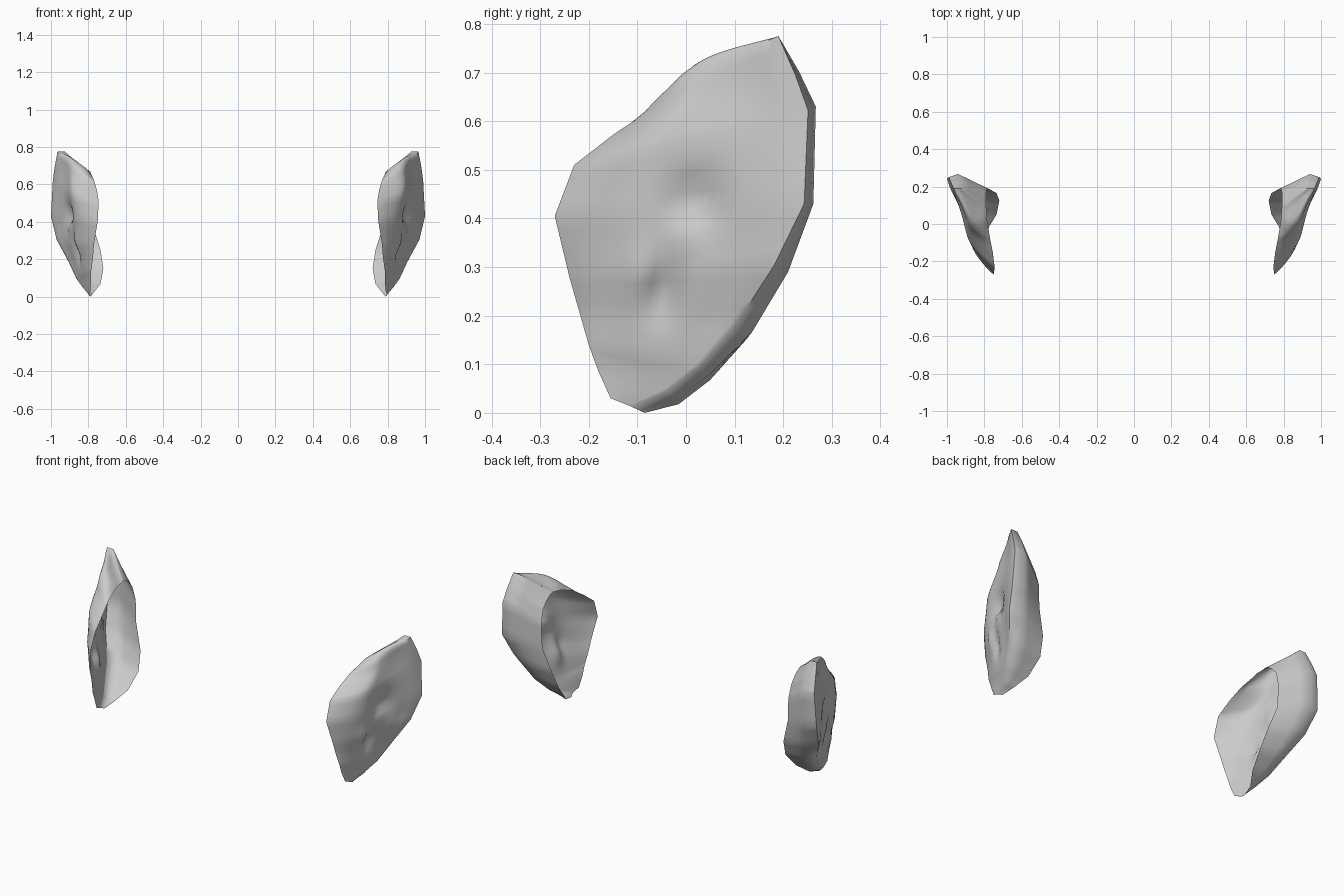
import bpy, math
from mathutils import Vector

if "Cube" in bpy.data.objects:
    bpy.data.objects.remove(bpy.data.objects["Cube"])

# Cross rows from lobe to tip: front edge, outer rim, back ridge, inner back edge
ROWS = [
    ((.790, -.155, .030), (.797, -.115, .014), (.795, -.100, .007), (.790, -.085, .000)),
    ((.785, -.180, .085), (.828, -.040, .046), (.815, -.015, .034), (.775, -.015, .018)),
    ((.785, -.200, .140), (.865, .030, .098), (.830, .050, .080), (.735, .050, .068)),
    ((.775, -.220, .210), (.905, .105, .185), (.865, .137, .168), (.720, .125, .152)),
    ((.770, -.240, .280), (.970, .182, .305), (.915, .210, .290), (.735, .165, .250)),
    ((.750, -.270, .405), (1.00, .243, .430), (.940, .262, .430), (.780, .190, .390)),
    ((.745, -.230, .510), (.990, .251, .622), (.940, .267, .630), (.785, .192, .520)),
    ((.755, -.150, .572), (.980, .225, .695), (.930, .232, .703), (.790, .170, .600)),
    ((.770, -.075, .622), (.965, .190, .775), (.925, .190, .775), (.790, .135, .640)),
    ((.785, .015, .655), (.945, .183, .772), (.922, .185, .772), (.790, .110, .658)),
    ((.790, .085, .668), (.920, .178, .768), (.920, .178, .768), (.790, .085, .668)),
]
# Hollows and bumps of the bowl: y, z, radius y, radius z, offset along x
DENTS = [
    (.020, .435, .055, .050, -.030),
    (.005, .370, .035, .035, .012),
    (-.050, .255, .035, .065, -.025),
    (-.085, .290, .030, .050, .012),
    (.020, .370, .130, .160, -.025),
]
COLS, STEPS = 24, 4


def outer_point(front, rim, t, level):
    """Point on the outer face: swelling, folded-over top crest and bowl."""
    p = front.lerp(rim, t)
    if 0 < level < 1:
        swell = .006 + .052 * min(1, max(0, (level - .15) / .45))
        p.x += swell * math.sin(math.pi * level) ** .7 * math.sin(math.pi * t ** .72)
        # Raised front fold with a shallow channel behind it
        fold = math.exp(-((level - .68) / .17) ** 2) * min(1, (1 - level) / .1) * min(1, 6 * t, 6 * (1 - t))
        p.x += fold * (.020 * math.exp(-((t - .27) / .15) ** 2) - .014 * math.exp(-((t - .68) / .2) ** 2))
    crest = math.exp(-((level - .88) / .09) ** 2) * min(1, (1 - level) / .08)
    arch = crest * math.sin(math.pi * t ** .6)
    p.y -= .030 * arch
    p.z += .033 * arch
    edge_fade = min(1, 5 * t, 6 * (1 - t))
    for y, z, ry, rz, d in DENTS:
        p.x += edge_fade * d * math.exp(-((p.y - y) / ry) ** 2 - ((p.z - z) / rz) ** 2)
    return p


def make_ear(name, side, mat):
    rows = []
    n = (len(ROWS) - 1) * STEPS
    for k in range(n + 1):
        i = min(k // STEPS, len(ROWS) - 2)
        s = k / STEPS - i
        f, a, b, c = (Vector(p).lerp(Vector(q), s) for p, q in zip(ROWS[i], ROWS[i + 1]))
        row = [outer_point(f, a, j / COLS, k / n) for j in range(COLS + 1)]
        row += [b, b.lerp(c, .33), b.lerp(c, .67), c]
        rows.append(row)
    w = len(rows[0])
    verts = [(side * p.x, p.y, p.z) for r in rows for p in r]
    faces = []
    for k in range(n):
        for j in range(w - 1):
            q = [k * w + j, k * w + j + 1, (k + 1) * w + j + 1, (k + 1) * w + j]
            faces.append(q if side > 0 else q[::-1])
    mesh = bpy.data.meshes.new(name)
    mesh.from_pydata(verts, [], faces)
    mesh.materials.append(mat)
    mesh.update()
    ear = bpy.data.objects.new(name, mesh)
    bpy.context.collection.objects.link(ear)
    bpy.ops.object.select_all(action='DESELECT')
    ear.select_set(True)
    bpy.context.view_layer.objects.active = ear
    bpy.ops.object.shade_smooth_by_angle(angle=math.radians(60))


grey = bpy.data.materials.new("light_grey")
grey.diffuse_color = (.6, .6, .6, 1)
grey.use_nodes = True
grey.node_tree.nodes["Principled BSDF"].inputs["Base Color"].default_value = grey.diffuse_color

# Mirrored pair of open-backed ears
make_ear("right_ear", 1, grey)
make_ear("left_ear", -1, grey)
